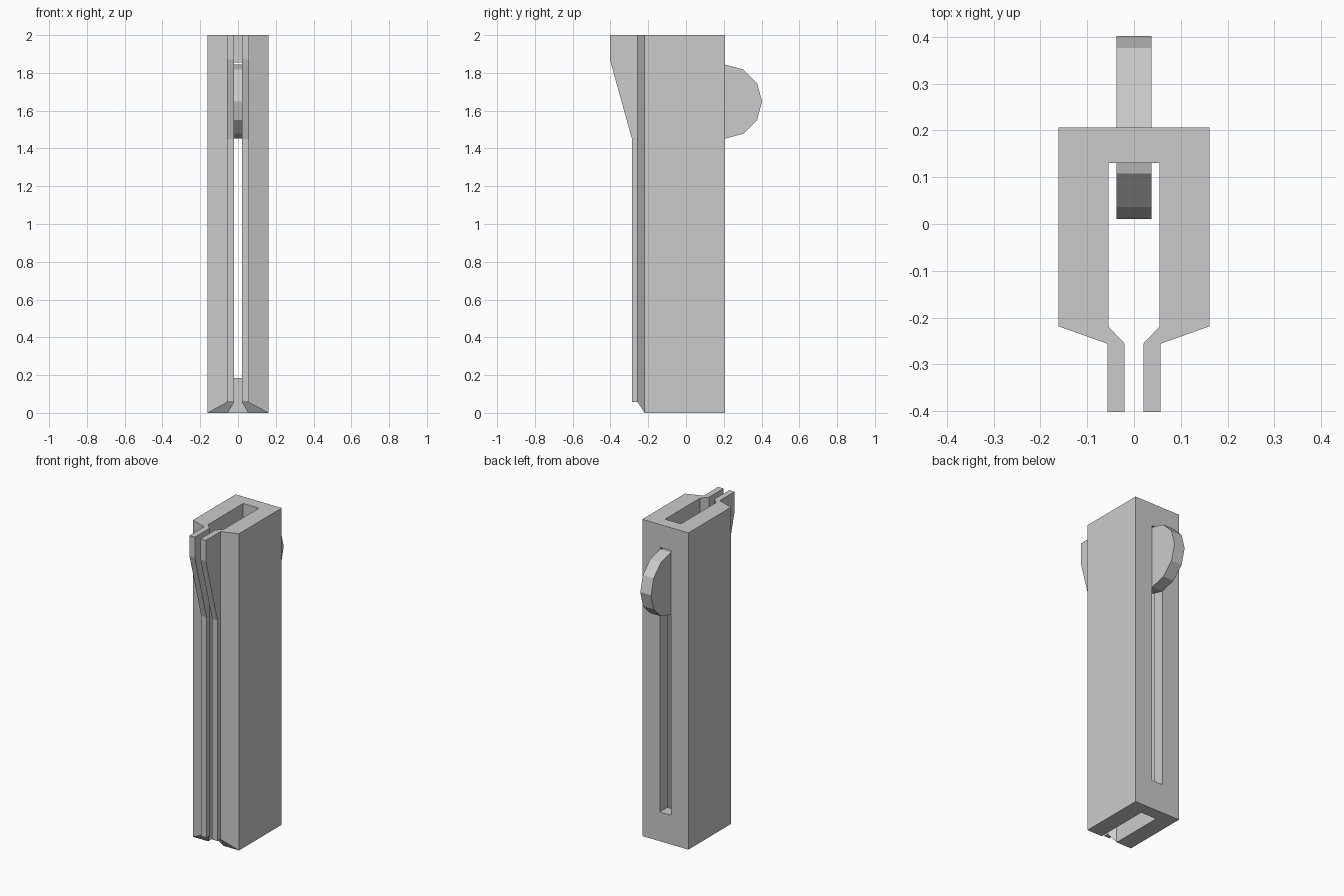
import bpy, bmesh, math
from mathutils import Matrix, Vector

if "Cube" in bpy.data.objects:
    bpy.data.objects.remove(bpy.data.objects["Cube"])


def finish(bm, name):
    bmesh.ops.recalc_face_normals(bm, faces=bm.faces[:])
    me = bpy.data.meshes.new(name)
    bm.to_mesh(me)
    bm.free()
    ob = bpy.data.objects.new(name, me)
    bpy.context.collection.objects.link(ob)
    return ob


H = 2.0
# Half cross-section of the channel: (outer x, inner x, outer y, inner y, bottom z)
half = [
    (0.057, 0.02, -0.286, -0.286, 0.057),   # lip front
    (0.057, 0.02, -0.256, -0.256, 0.057),   # neck
    (0.161, 0.055, -0.219, -0.219, 0.0),    # arm front
    (0.161, 0.055, 0.206, 0.13, 0.0),       # back corner
]
stations = half + [(-a, -b, c, d, z) for a, b, c, d, z in reversed(half)]

# Channel housing with chamfered foot
bm = bmesh.new()
rings = []
for ox, ix, oy, iy, z in stations:
    rings.append([bm.verts.new(p) for p in
                  ((ox, oy, z), (ix, iy, z), (ix, iy, H), (ox, oy, H))])
for a, b in zip(rings, rings[1:]):
    for i in range(4):
        j = (i + 1) % 4
        bm.faces.new((a[i], a[j], b[j], b[i]))
bm.faces.new(rings[0])
bm.faces.new(rings[-1])

# Flare the front lips forward near the top
for z in (1.45, 1.87):
    faces = [f for f in bm.faces if all(v.co.y < -0.25 for v in f.verts)]
    edges = {e for f in faces for e in f.edges}
    verts = {v for f in faces for v in f.verts}
    bmesh.ops.bisect_plane(bm, geom=list(verts) + list(edges) + faces, dist=1e-5,
                           plane_co=Vector((0, 0, z)), plane_no=Vector((0, 0, 1)))
for v in bm.verts:
    if v.co.y < -0.28 and v.co.z > 1.6:
        v.co.y = -0.4025
housing = finish(bm, "housing")

# Slot through the back wall
bm = bmesh.new()
bmesh.ops.create_cube(bm, size=1, matrix=Matrix.Translation((0, 0.17, 1.02))
                      @ Matrix.Diagonal((0.076, 0.2, 1.67, 1)))
cutter = finish(bm, "slot_cutter")
cutter.hide_render = True
mod = housing.modifiers.new("slot", 'BOOLEAN')
mod.operation = 'DIFFERENCE'
mod.solver = 'EXACT'
mod.object = cutter
bpy.context.view_layer.objects.active = housing
bpy.ops.object.modifier_apply(modifier=mod.name)
bpy.data.objects.remove(cutter)

# Twelve-sided slider wheel
R = 0.196
bm = bmesh.new()
disc = bm.faces.new([bm.verts.new((-0.0375, 0.2065 + R * math.cos(math.radians(30 * k)),
                                   1.648 + R * math.sin(math.radians(30 * k))))
                     for k in range(12)])
ext = bmesh.ops.extrude_face_region(bm, geom=[disc], use_keep_orig=True)
bmesh.ops.translate(bm, vec=(0.075, 0, 0),
                    verts=[g for g in ext["geom"] if isinstance(g, bmesh.types.BMVert)])
finish(bm, "slider_wheel")
